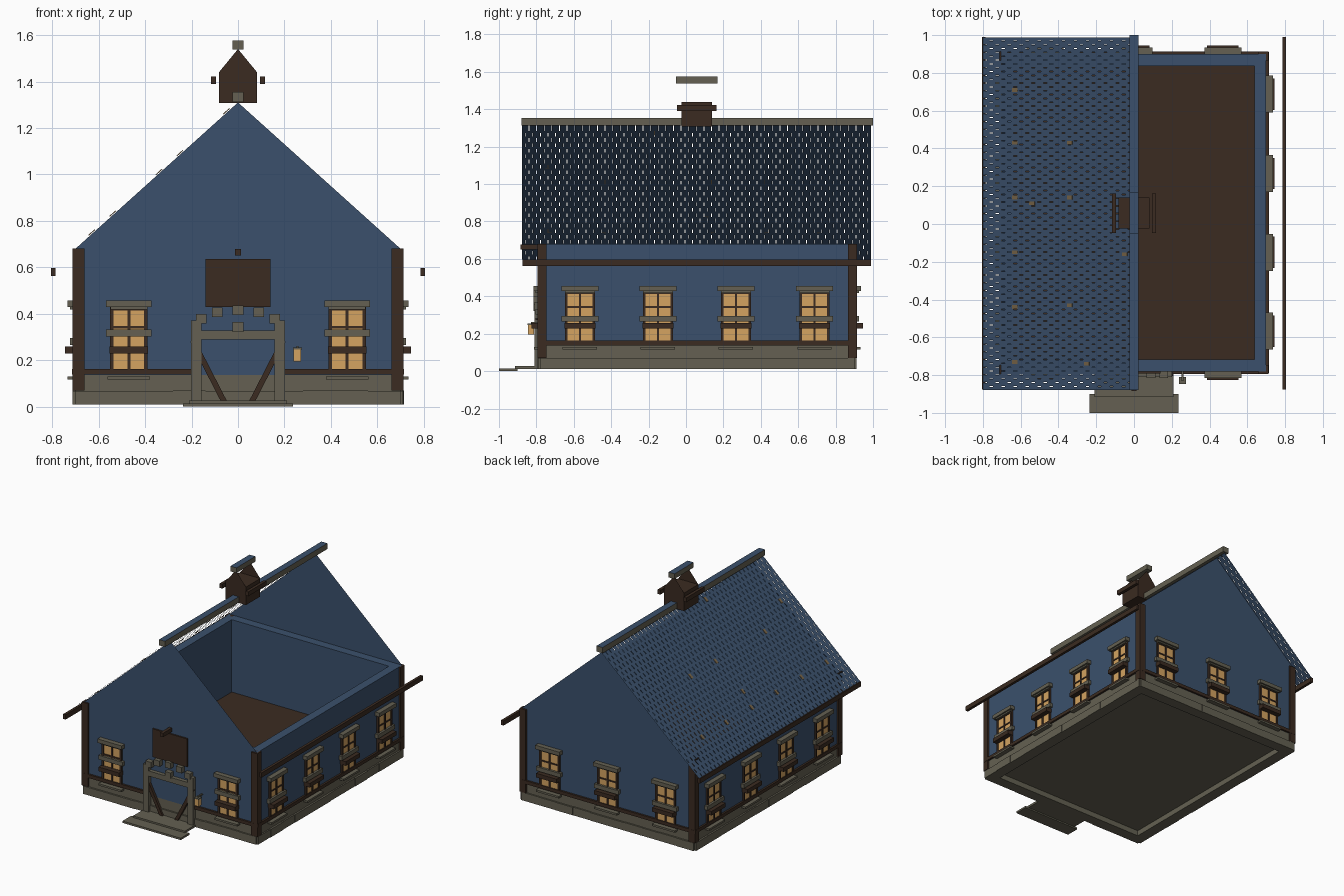
import bpy, bmesh, math, random
from mathutils import Vector, Matrix

if "Cube" in bpy.data.objects:
    bpy.data.objects.remove(bpy.data.objects["Cube"])

random.seed(4)


def mat(name, rgb):
    m = bpy.data.materials.new(name)
    m.diffuse_color = (*rgb, 1)
    m.use_nodes = True
    m.node_tree.nodes["Principled BSDF"].inputs["Base Color"].default_value = m.diffuse_color
    return m


BLUE = mat("slate_blue", (0.043, 0.081, 0.150))
BROWN = mat("dark_timber", (0.043, 0.024, 0.015))
STONE = mat("grey_stone", (0.128, 0.118, 0.084))
AMBER = mat("amber_glass", (0.660, 0.370, 0.120))
TAN = mat("weathered_tan", (0.190, 0.130, 0.065))


def finish(name, bm, *mats):
    me = bpy.data.meshes.new(name)
    bm.to_mesh(me)
    bm.free()
    for m in mats:
        me.materials.append(m)
    ob = bpy.data.objects.new(name, me)
    bpy.context.collection.objects.link(ob)
    return ob


def add_box(bm, x0, x1, y0, y1, z0, z1):
    m = Matrix.Translation(((x0 + x1) / 2, (y0 + y1) / 2, (z0 + z1) / 2)) @ \
        Matrix.Diagonal((abs(x1 - x0), abs(y1 - y0), abs(z1 - z0), 1))
    bmesh.ops.create_cube(bm, size=1, matrix=m)


def boxes(name, m, items):
    bm = bmesh.new()
    for b in items:
        add_box(bm, *b)
    return finish(name, bm, m)


def bar(bm, a, b, w, d):
    """square bar from a to b in the xz plane"""
    a, b = Vector(a), Vector(b)
    v = b - a
    m = Matrix.Translation((a + b) / 2) @ Matrix.Rotation(math.atan2(v.x, v.z), 4, 'Y') @ \
        Matrix.Diagonal((w, d, v.length, 1))
    bmesh.ops.create_cube(bm, size=1, matrix=m)


X, YF, YB = 0.70, -0.78, 0.90


def on_wall(wall, u0, u1, d0, d1, z0, z1):
    """box from along-wall, outward and height ranges"""
    if wall == "front":
        return (u0, u1, YF - d1, YF - d0, z0, z1)
    if wall == "back":
        return (u0, u1, YB + d0, YB + d1, z0, z1)
    s = 1 if wall == "right" else -1
    lo, hi = sorted((s * (X + d0), s * (X + d1)))
    return (lo, hi, u0, u1, z0, z1)


# stone foundation: recessed slab, plinth ring and a course of blocks
F = 0.07
boxes("foundation_slab", STONE, [(-X + F, X - F, YF + F, YB - F, 0.05, 0.135)])
boxes("foundation_plinth", STONE, [(-X, X, YF, YF + F, 0.06, 0.137), (-X, X, YB - F, YB, 0.06, 0.137),
                                   (-X, -X + F, YF + F, YB - F, 0.06, 0.137),
                                   (X - F, X, YF + F, YB - F, 0.06, 0.137)])
blocks = []
for wall, lo, hi in (("front", -X, X), ("back", -X, X), ("left", YF, YB), ("right", YF, YB)):
    n = round((hi - lo) / 0.14)
    step = (hi - lo) / n
    for i in range(n):
        blocks.append(on_wall(wall, lo + i * step, lo + (i + 1) * step, -F, 0.014 - 0.004 * random.random(),
                              0.01, 0.067 + 0.003 * random.random()))
boxes("foundation_blocks", STONE, blocks)

# hollow walls, floor and thin gables
T = 0.063
boxes("walls", BLUE, [(-X, X, YF, YF + T, 0.135, 0.68), (-X, X, YB - T, YB, 0.135, 0.68),
                      (-X, -X + T, YF + T, YB - T, 0.135, 0.68),
                      (X - T, X, YF + T, YB - T, 0.135, 0.68)])
boxes("floor", BROWN, [(-X + T, X - T, YF + T, YB - T, 0.135, 0.15)])


def gable(name, m, w, y, z0, z1, flip):
    bm = bmesh.new()
    vs = [bm.verts.new(p) for p in ((-w, y, z0), (w, y, z0), (0, y, z1))]
    bm.faces.new(vs[::-1] if flip else vs)
    finish(name, bm, m)


gable("front_gable", BLUE, X, YF, 0.68, 1.31, False)
gable("back_gable", BLUE, X, YB, 0.68, 1.31, True)

# timber corner posts, sill band, eave beams, hoist beam, loft door
boxes("corner_posts", BROWN, [(min(s * 0.66, s * 0.712), max(s * 0.66, s * 0.712), y, y + 0.047, 0.07, 0.68)
                              for s in (-1, 1) for y in (-0.793, 0.866)])
boxes("sill_band", BROWN,
      [on_wall(w, a, b, 0, 0.014, 0.138, 0.163) for w, a, b in
       (("front", -0.71, -0.2), ("front", 0.2, 0.71), ("back", -0.71, 0.71),
        ("left", -0.79, 0.91), ("right", -0.79, 0.91))])
boxes("eave_beams", BROWN, [(s * 0.795 - 0.01, s * 0.795 + 0.01, -0.875, 0.99, 0.562, 0.597) for s in (-1, 1)])
boxes("hoist_beam", BROWN, [(-0.012, 0.012, -0.885, YF, 0.65, 0.678)])
boxes("loft_door", BROWN, [(-0.14, 0.14, YF - 0.012, YF, 0.43, 0.636)])

# left roof slope: staggered thin tiles, each lapping the row below
bm = bmesh.new()
ROWS, PITCH = 25, 1.072 / 25
ang = math.atan2(0.72, 0.80)
down = Vector((-math.cos(ang), 0, -math.sin(ang)))
up = Vector((-math.sin(ang), 0, math.cos(ang)))
for r in range(ROWS):
    top = Vector((0, 0, 1.312)) + down * (r * PITCH)
    low = top + down * (PITCH * (1.4 if r < ROWS - 1 else 1)) + up * 0.0025
    k = r % 2
    n, w = 46, 1.87 / 46
    for i in range(n + k):
        a = max(-0.88, -0.88 + (i - k * 0.5) * w) + 0.002
        b = min(0.99, -0.88 + (i + 1 - k * 0.5) * w) - 0.002
        bm.faces.new([bm.verts.new((p.x, y, p.z)) for p, y in ((top, a), (top, b), (low, b), (low, a))])
finish("roof_tiles", bm, BLUE)

# ridge caps: stone with blue top face
for name, y0, y1, z0, z1 in (("ridge_cap", -0.88, 1.0, 1.312, 1.354),
                             ("cupola_ridge_cap", -0.053, 0.168, 1.538, 1.576)):
    ob = boxes(name, STONE, [(-0.024, 0.024, y0, y1, z0, z1)])
    ob.data.materials.append(BLUE)
    for p in ob.data.polygons:
        p.material_index = int(p.normal.z > 0.5)

# small cupola on the ridge
boxes("cupola_body", BROWN, [(-0.082, 0.082, -0.025, 0.14, 1.308, 1.44)])
gable("cupola_front_gable", BROWN, 0.082, -0.025, 1.44, 1.54, False)
gable("cupola_back_gable", BROWN, 0.082, 0.14, 1.44, 1.54, True)
boxes("cupola_eave_beams", BROWN, [(s * 0.105 - 0.011, s * 0.105 + 0.011, -0.047, 0.162, 1.39, 1.422)
                                   for s in (-1, 1)])

# windows: glass, timber frame and shelf, stone lintel, ledge and sill
glass, frame, trim = [], [], []
spots = [("front", u) for u in (-0.47, 0.47)] + [("back", u) for u in (-0.47, 0, 0.47)] + \
        [(w, u) for w in ("left", "right") for u in (-0.567, -0.15, 0.267, 0.687)]
for w, u in spots:
    def part(dst, a, b, d, z0, z1):
        dst.append(on_wall(w, u + a, u + b, 0, d, z0, z1))
    part(glass, -0.07, 0.07, 0.007, 0.163, 0.42)
    for a, b in ((-0.081, -0.066), (-0.006, 0.006), (0.066, 0.081)):
        part(frame, a, b, 0.013, 0.163, 0.425)
    for z0, z1 in ((0.413, 0.43), (0.337, 0.347)):
        part(frame, -0.081, 0.081, 0.012, z0, z1)
    part(frame, -0.083, 0.083, 0.045, 0.228, 0.258)
    part(trim, -0.098, 0.098, 0.035, 0.428, 0.456)
    part(trim, -0.08, 0.08, 0.024, 0.418, 0.43)
    zl = 0.302 if w == "front" else 0.265
    part(trim, -0.098, 0.098, 0.024, zl, zl + 0.03)
    part(trim, -0.092, 0.092, 0.034, 0.116, 0.13)
boxes("window_glass", AMBER, glass)
boxes("window_frames", BROWN, frame)
boxes("window_stone_trim", STONE, trim)

# stone doorway with stepped arch blocks and timber braces
door = [(s * 0.18 - 0.022, s * 0.18 + 0.022, -0.81, YF, 0.02, 0.37) for s in (-1, 1)]
door.append((-0.16, 0.16, -0.808, YF, 0.29, 0.328))
for x, z in ((-0.158, 0.377), (-0.09, 0.405), (0, 0.414), (0.09, 0.405), (0.158, 0.377), (0, 0.342)):
    door.append((x - 0.023, x + 0.023, -0.815, YF, z - 0.02, z + 0.022))
boxes("doorway_stones", STONE, door)
bm = bmesh.new()
for s in (-1, 1):
    bar(bm, (s * 0.195, -0.795, 0.285), (s * 0.058, -0.795, 0.018), 0.024, 0.02)
finish("doorway_braces", bm, BROWN)

# entrance steps
boxes("entrance_steps", STONE, [(-0.236, 0.236, -1.0, -0.9, 0, 0.014), (-0.21, 0.21, -0.915, -0.78, 0.01, 0.026)])

# lantern beside the door
boxes("lantern_glass", AMBER, [(0.24, 0.272, -0.845, -0.812, 0.195, 0.246)])
boxes("lantern_bracket", STONE, [(0.237, 0.275, -0.848, -0.809, 0.246, 0.254),
                                 (0.251, 0.261, -0.83, YF, 0.254, 0.262)])

# weathered patches on the roof
bm = bmesh.new()
roof_spots = [(-0.63, y) for y in (0.71, 0.43, 0.14, -0.15, -0.44, -0.73)] + \
             [(-0.34, 0.43), (-0.34, 0.14), (-0.54, 0.11), (-0.05, -0.16), (-0.34, -0.43), (-0.25, -0.74)]
for x, y in roof_spots:
    m = Matrix.Translation((x, y, 1.317 + x * 0.9)) @ Matrix.Rotation(-ang, 4, 'Y') @ \
        Matrix.Diagonal((0.036, 0.02, 0.004, 1))
    bmesh.ops.create_cube(bm, size=1, matrix=m)
finish("weathered_patches", bm, TAN)
